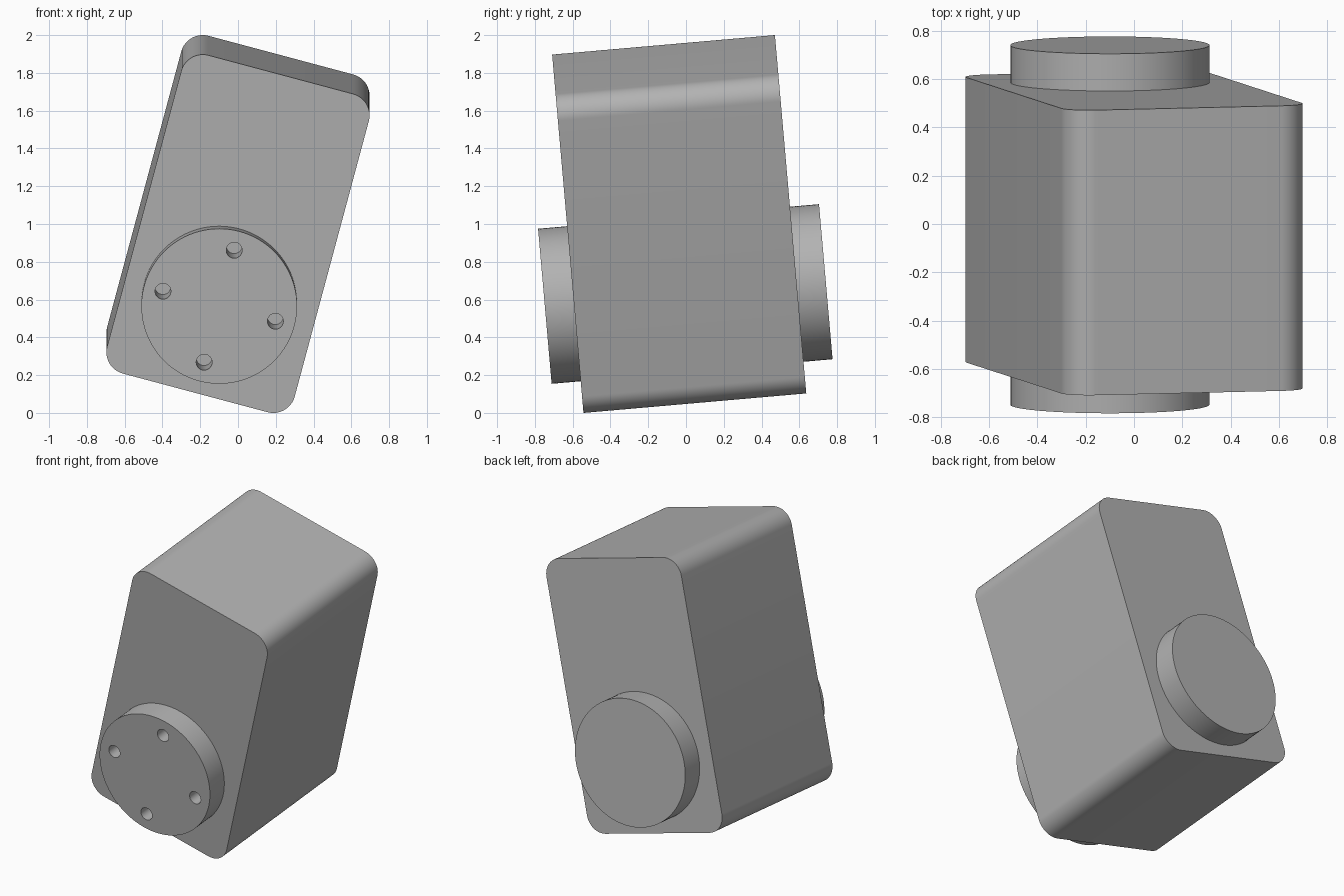
import bpy
import bmesh
from math import radians, sin, cos, pi
from mathutils import Matrix, Vector

old = bpy.data.objects.get("Cube")
if old:
    bpy.data.objects.remove(old, do_unlink=True)

# Overall pose: rolled sideways, then pitched back
POSE = (Matrix.Translation((0, -0.036, 1.0))
        @ Matrix.Rotation(radians(5), 4, 'X')
        @ Matrix.Rotation(radians(15), 4, 'Y'))

WIDTH, HEIGHT, DEPTH, CORNER = 1.028, 1.751, 1.184, 0.118
HUB_Z, HUB_R, HUB_LEN = -0.385, 0.412, 1.493
PIN_RING, PIN_R, PIN_DEPTH = 0.308, 0.042, 0.28

grey = bpy.data.materials.new("plain_grey")
grey.use_nodes = True
colour = (0.45, 0.45, 0.45, 1)
grey.diffuse_color = colour
grey.node_tree.nodes["Principled BSDF"].inputs["Base Color"].default_value = colour


def prism(name, outline, y0, y1):
    """Extrude an (x, z) outline from y0 to y1 and put it in the pose."""
    bm = bmesh.new()
    face = bm.faces.new([bm.verts.new((x, y0, z)) for x, z in outline])
    new = bmesh.ops.extrude_face_region(bm, geom=[face])["geom"]
    bmesh.ops.translate(bm, vec=(0, y1 - y0, 0),
                        verts=[v for v in new if isinstance(v, bmesh.types.BMVert)])
    bmesh.ops.recalc_face_normals(bm, faces=bm.faces)
    mesh = bpy.data.meshes.new(name)
    bm.to_mesh(mesh)
    bm.free()
    mesh.materials.append(grey)
    obj = bpy.data.objects.new(name, mesh)
    bpy.context.collection.objects.link(obj)
    obj.matrix_world = POSE
    return obj


def circle(x, z, r, n):
    return [(x + r * cos(2 * pi * i / n), z + r * sin(2 * pi * i / n)) for i in range(n)]


def rounded_rect(w, h, r, n=16):
    points = []
    for k, (sx, sz) in enumerate(((1, 1), (-1, 1), (-1, -1), (1, -1))):
        for i in range(n + 1):
            a = (k + i / n) * pi / 2
            points.append((sx * (w / 2 - r) + r * cos(a), sz * (h / 2 - r) + r * sin(a)))
    return points


def cut(obj, cutter):
    """Subtract the cutter, then discard it."""
    cutter.hide_render = True
    mod = obj.modifiers.new("cut", 'BOOLEAN')
    mod.operation = 'DIFFERENCE'
    mod.solver = 'EXACT'
    mod.object = cutter
    bpy.context.view_layer.objects.active = obj
    bpy.ops.object.modifier_apply(modifier=mod.name)
    bpy.data.objects.remove(cutter, do_unlink=True)


# Rounded housing with a bore for the hub
housing = prism("housing", rounded_rect(WIDTH, HEIGHT, CORNER), -DEPTH / 2, DEPTH / 2)
cut(housing, prism("bore_cutter", circle(0, HUB_Z, HUB_R - 0.005, 96), -1, 1))

# Hub running through the housing, with four blind holes in its front
hub = prism("hub", circle(0, HUB_Z, HUB_R, 96), -HUB_LEN / 2, HUB_LEN / 2)
for k in range(4):
    a = k * pi / 2
    cut(hub, prism("hole_cutter",
                   circle(PIN_RING * cos(a), HUB_Z + PIN_RING * sin(a), PIN_R, 32),
                   -1, -HUB_LEN / 2 + PIN_DEPTH))

# Smooth the curved walls, keep the rims sharp
for obj in (housing, hub):
    bpy.ops.object.select_all(action='DESELECT')
    obj.select_set(True)
    bpy.context.view_layer.objects.active = obj
    bpy.ops.object.shade_smooth_by_angle(angle=radians(30))
